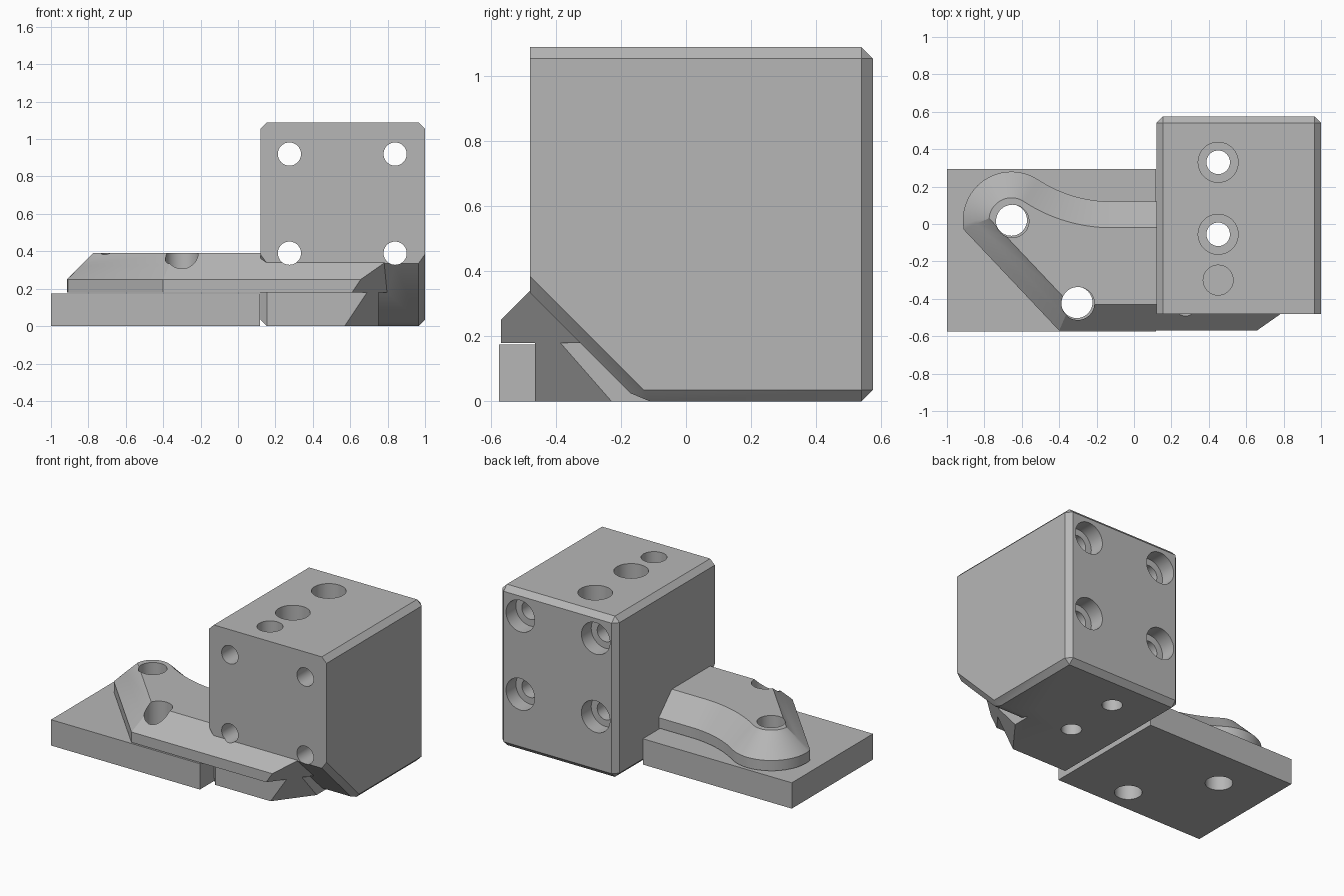
import bpy, bmesh
from math import sin, cos, acos, atan2, hypot, pi, radians
from mathutils import Matrix, Vector

cube = bpy.data.objects.get("Cube")
if cube:
    bpy.data.objects.remove(cube, do_unlink=True)

steel = bpy.data.materials.new("plain_grey")
steel.use_nodes = True
GREY = (0.47, 0.47, 0.47, 1)
steel.diffuse_color = GREY
steel.node_tree.nodes["Principled BSDF"].inputs["Base Color"].default_value = GREY


def finish(bm, name):
    bmesh.ops.recalc_face_normals(bm, faces=bm.faces[:])
    mesh = bpy.data.meshes.new(name)
    bm.to_mesh(mesh)
    bm.free()
    mesh.materials.append(steel)
    obj = bpy.data.objects.new(name, mesh)
    bpy.context.collection.objects.link(obj)
    return obj


def box(x0, x1, y0, y1, z0, z1):
    bm = bmesh.new()
    bmesh.ops.create_cube(bm, size=1)
    bmesh.ops.scale(bm, vec=(x1 - x0, y1 - y0, z1 - z0), verts=bm.verts[:])
    bmesh.ops.translate(bm, vec=((x0 + x1) / 2, (y0 + y1) / 2, (z0 + z1) / 2), verts=bm.verts[:])
    return bm


def slice_off(bm, point, normal):
    geom = bm.verts[:] + bm.edges[:] + bm.faces[:]
    bmesh.ops.bisect_plane(bm, geom=geom, plane_co=point, plane_no=normal, clear_outer=True)
    bmesh.ops.holes_fill(bm, edges=[e for e in bm.edges if e.is_boundary], sides=0)
    bmesh.ops.recalc_face_normals(bm, faces=bm.faces[:])


def chamfer(bm, edges):
    bmesh.ops.bevel(bm, geom=edges, offset=0.035, segments=1, affect='EDGES')


def combine(target, other, operation):
    mod = target.modifiers.new("combine", 'BOOLEAN')
    mod.operation, mod.solver, mod.object = operation, 'EXACT', other
    bpy.context.view_layer.objects.active = target
    bpy.ops.object.modifier_apply(modifier=mod.name)
    bpy.data.objects.remove(other, do_unlink=True)


def drill(target, start, end, radius):
    a, b = Vector(start), Vector(end)
    turn = (b - a).to_track_quat('Z', 'Y').to_matrix().to_4x4()
    bm = bmesh.new()
    bmesh.ops.create_cone(bm, cap_ends=True, segments=48, radius1=radius, radius2=radius,
                          depth=(b - a).length, matrix=Matrix.Translation((a + b) / 2) @ turn)
    cutter = finish(bm, "hole_cutter")
    cutter.hide_render = True
    combine(target, cutter, 'DIFFERENCE')


# Plane that trims the front corner of the foot and arm
TRIM = (0.61, -0.57, 0.18), (0.315, -0.24, -0.21)

# Main block: sloped lower front, chamfered everywhere but round the front face
FRONT = -0.48
bm = box(0.12, 1, FRONT, 0.575, 0, 1.09)
slice_off(bm, (0, FRONT, 0.335), (0, -1, -1))
chamfer(bm, [e for e in bm.edges if max(v.co.y for v in e.verts) > FRONT + 0.01])
# restore side edges that run back from the front face
body = finish(bm, "clamp_body")

# Foot under the arm
bm = box(0.12, 0.75, -0.465, 0, 0, 0.25)
chamfer(bm, [e for e in bm.edges if all(v.co.x < 0.13 for v in e.verts)
             and (all(v.co.z < 0.01 for v in e.verts) or all(v.co.y < -0.4 for v in e.verts))])
slice_off(bm, *TRIM)
foot = finish(bm, "foot")


# Clamping arm: outline with a rounded tip and a sweeping back edge
def arm_outline(inset):
    cx, cy, r = -0.655, 0.02, 0.26 - inset          # rounded tip
    nx, ny, dist = -0.727, -0.687, 0.22 - inset     # slanted front edge
    sx, sy, sr = -0.12, 0.834, 0.714 + inset        # concave back sweep
    y = -0.57 + inset
    pts = [(0.95, y), (cx + (dist - ny * (y - cy)) / nx, y)]
    first = atan2(ny, nx) % (2 * pi) - acos(dist / r)
    last = atan2(sy - cy, sx - cx)
    for i in range(25):
        a = first + (last - first) * i / 24
        pts.append((cx + r * cos(a), cy + r * sin(a)))
    for i in range(1, 17):
        a = last + pi + (pi / 2 - last) * i / 16
        pts.append((sx + sr * cos(a), sy + sr * sin(a)))
    return pts + [(0.95, sy - sr)]


bm = bmesh.new()
rings = [[bm.verts.new((x, y, z)) for x, y in arm_outline(inset)]
         for inset, z in ((0, 0.18), (0, 0.25), (0.07, 0.32), (0.14, 0.39))]
sides = []
for low, high in zip(rings, rings[1:]):
    for i in range(len(low)):
        j = (i + 1) % len(low)
        sides.append(bm.faces.new((low[i], low[j], high[j], high[i])))
bmesh.ops.triangulate(bm, faces=sides)
bm.faces.new(rings[0])
bm.faces.new(rings[-1])
bmesh.ops.recalc_face_normals(bm, faces=bm.faces[:])
slice_off(bm, *TRIM)
arm = finish(bm, "arm")

combine(body, foot, 'UNION')
combine(body, arm, 'UNION')

# Counterbored holes, front to back
for x in (0.275, 0.84):
    for z in (0.39, 0.92):
        drill(body, (x, -0.7, z), (x, 0.7, z), 0.062)
        drill(body, (x, 0.47, z), (x, 0.7, z), 0.107)

# Counterbored holes and one blind hole in the top
for y in (0.33, -0.055):
    drill(body, (0.45, y, -0.1), (0.45, y, 1.2), 0.063)
    drill(body, (0.45, y, 0.5), (0.45, y, 1.2), 0.107)
drill(body, (0.45, -0.3, 0.6), (0.45, -0.3, 1.2), 0.08)

# Base plate
plate = finish(box(-1, 0.117, -0.575, 0.295, 0, 0.175), "base_plate")

# Bolt holes through arm and plate
for x, y in ((-0.65, 0.015), (-0.3, -0.425)):
    drill(body, (x, y, 0.1), (x, y, 0.5), 0.088)
    drill(plate, (x - 0.006, y + 0.006, -0.1), (x - 0.006, y + 0.006, 0.3), 0.084)

for obj in (body, plate):
    bpy.ops.object.select_all(action='DESELECT')
    obj.select_set(True)
    bpy.context.view_layer.objects.active = obj
    bpy.ops.object.shade_smooth_by_angle(angle=radians(25))
